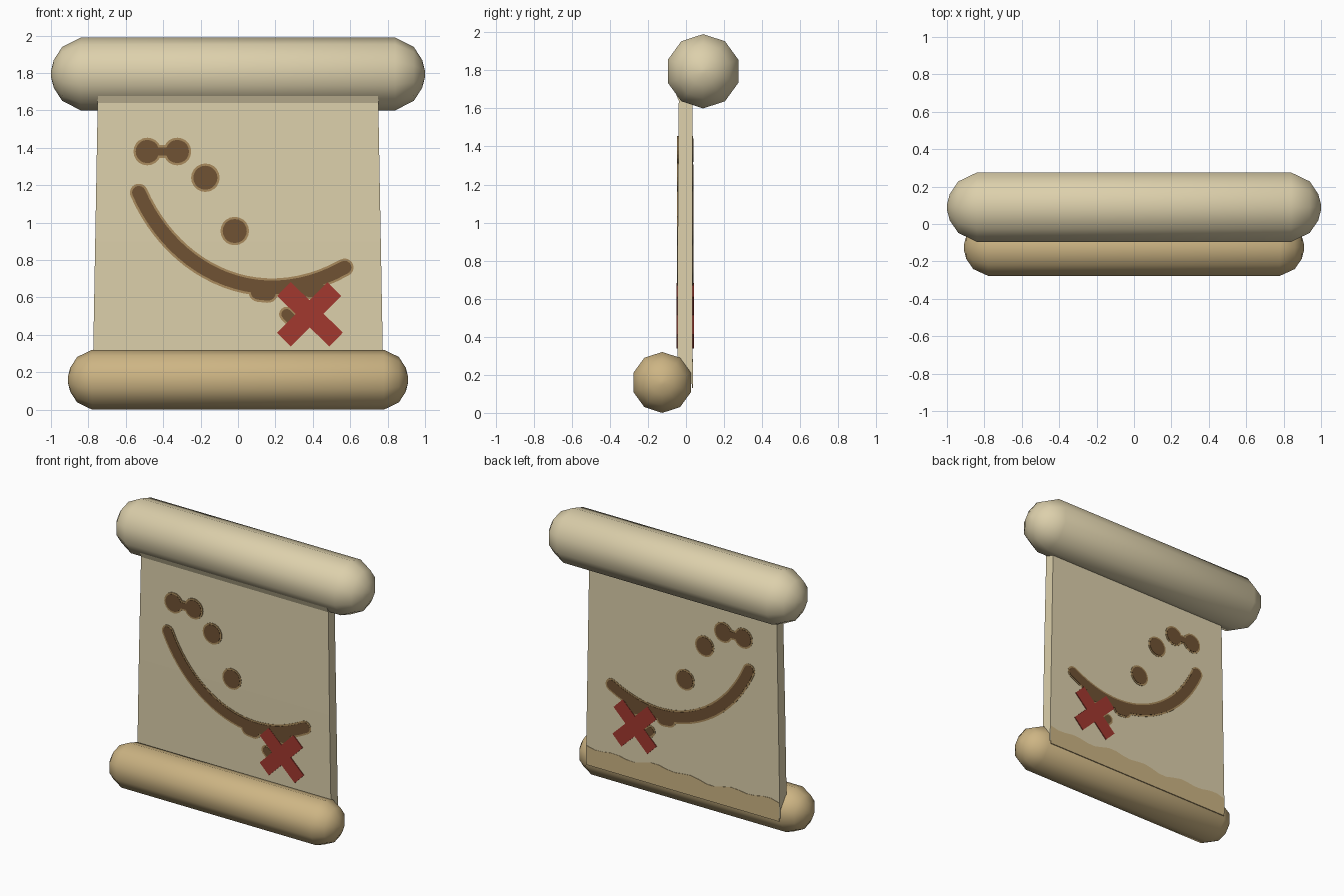
import bpy
import bmesh
from math import pi, sin, cos
from mathutils import Vector
from mathutils.geometry import interpolate_bezier

cube = bpy.data.objects.get("Cube")
if cube:
    bpy.data.objects.remove(cube, do_unlink=True)


def material(name, rgb):
    m = bpy.data.materials.new(name)
    m.use_nodes = True
    m.diffuse_color = (*rgb, 1)
    m.node_tree.nodes["Principled BSDF"].inputs["Base Color"].default_value = (*rgb, 1)
    return m


parchment = material("pale parchment", (0.72, 0.63, 0.41))
tan = material("tan parchment", (0.61, 0.46, 0.23))
ink = material("brown ink", (0.16, 0.085, 0.033))
ink_edge = material("faded ink edge", (0.40, 0.26, 0.11))
red = material("red paint", (0.36, 0.04, 0.028))


def finish(name, bm, mat, smooth=False):
    bmesh.ops.recalc_face_normals(bm, faces=bm.faces)
    mesh = bpy.data.meshes.new(name)
    bm.to_mesh(mesh)
    bm.free()
    mesh.materials.append(mat)
    obj = bpy.data.objects.new(name, mesh)
    bpy.context.collection.objects.link(obj)
    if smooth:
        bpy.ops.object.select_all(action='DESELECT')
        obj.select_set(True)
        bpy.context.view_layer.objects.active = obj
        bpy.ops.object.shade_smooth_by_angle(angle=pi / 3)
    return obj


def loft(name, rings, mat, smooth=False):
    """Skin a list of equal-length point rings and close both ends."""
    bm = bmesh.new()
    loops = [[bm.verts.new(p) for p in ring] for ring in rings]
    n = len(loops[0])
    for a, b in zip(loops, loops[1:]):
        for i in range(n):
            j = (i + 1) % n
            bm.faces.new((a[i], a[j], b[j], b[i]))
    bm.faces.new(loops[0])
    bm.faces.new(loops[-1])
    return finish(name, bm, mat, smooth)


def roll(name, y, z, radius, profile, mat, sides=10):
    """Rounded roll along x; profile holds (x, radius factor) for one end."""
    stations = [(-x, s) for x, s in profile] + profile[::-1]
    rings = [[(x, y + radius * s * cos(pi / 2 + 2 * pi * i / sides),
               z + radius * s * sin(pi / 2 + 2 * pi * i / sides))
              for i in range(sides)] for x, s in stations]
    loft(name, rings, mat, True)


def stroke(points, r, caps=10):
    """Outline of a round-ended stroke in the x-z plane."""
    pts = [Vector(p) for p in points]
    if len(pts) == 1:
        pts.append(pts[0] + Vector((0.001, 0)))
    out = []
    for path in (pts, pts[::-1]):
        for i, p in enumerate(path):
            d = (path[min(i + 1, len(path) - 1)] - path[max(i - 1, 0)]).normalized()
            side = Vector((-d.y, d.x))
            out.append(p + side * r)
        for k in range(1, caps):
            t = pi * k / caps
            out.append(p + (side * cos(t) + d * sin(t)) * r)
    return out


def bar(a, b, r):
    """Outline of a square-ended stroke."""
    a, b = Vector(a), Vector(b)
    d = (b - a).normalized() * r
    s = Vector((-d.y, d.x))
    return [a + s, b + s, b - s, a - s]


FRONT, BACK = -0.044, 0.035


def plate(name, outline, y0, y1, mat):
    loft(name, [[(p[0], y, p[1]) for p in outline] for y in (y0, y1)], mat)


def mark(name, outline, height, mat):
    """Thin painted plate on both sides of the sheet."""
    plate("front_" + name, outline, FRONT + 0.004, FRONT - height, mat)
    plate("back_" + name, outline, BACK - 0.004, BACK + height, mat)


# Rolled ends
roll("top_roll", 0.09, 1.795, 0.195,
     [(1.0, 0.08), (0.985, 0.38), (0.94, 0.74), (0.84, 1)], parchment)
roll("bottom_roll", -0.125, 0.16, 0.16,
     [(0.91, 0.08), (0.897, 0.4), (0.86, 0.76), (0.78, 1)], tan)

# Sheet, flaring into the top roll and widening slightly downwards
section = [(BACK, 0.15), (BACK, 1.65), (0.0, 1.8), (-0.095, 1.78),
           (-0.038, 1.64), (FRONT, 0.9), (FRONT, 0.2)]
loft("sheet", [[(s * (0.75 + (1.65 - z) * 0.018), y, z) for y, z in section]
               for s in (-1, 1)], parchment)

# Worn tan border along the foot of the back
wave = [(-0.77 + 1.54 * i / 24,
         0.265 + 0.012 * sin(i * 1.3) + 0.01 * sin(i * 0.55)) for i in range(25)]
plate("back_foot_border", wave + [(0.77, 0.13), (-0.77, 0.13)],
      BACK - 0.004, BACK + 0.003, tan)

# Inked route: curved path, dots and a blot, each with a faded rim
route = [p.to_2d() for p in interpolate_bezier(
    Vector((-0.53, 1.16, 0)), Vector((-0.35, 0.75, 0)),
    Vector((0.1, 0.5, 0)), Vector((0.57, 0.76, 0)), 24)]
inked = [
    ("route", route, 0.036),
    ("route_blot", [(0.11, 0.63), (0.16, 0.625)], 0.042),
    ("cross_blot_upper", [(0.36, 0.64), (0.46, 0.63)], 0.035),
    ("cross_blot_side", [(0.26, 0.51), (0.30, 0.47)], 0.028),
    ("dot_1", [(-0.485, 1.38)], 0.062),
    ("dot_2", [(-0.325, 1.38)], 0.062),
    ("dot_link", [(-0.45, 1.38), (-0.36, 1.38)], 0.022),
    ("dot_3", [(-0.175, 1.24)], 0.064),
    ("dot_4", [(-0.018, 0.955)], 0.064),
]
for name, pts, r in inked:
    mark(name + "_rim", stroke(pts, r + 0.012), 0.002, ink_edge)
    mark(name, stroke(pts, r), 0.004, ink)

# Red cross
for name, a, b in (("cross_bar_1", (0.245, 0.645), (0.525, 0.375)),
                   ("cross_bar_2", (0.515, 0.645), (0.245, 0.375))):
    mark(name, bar(a, b, 0.052), 0.006, red)
